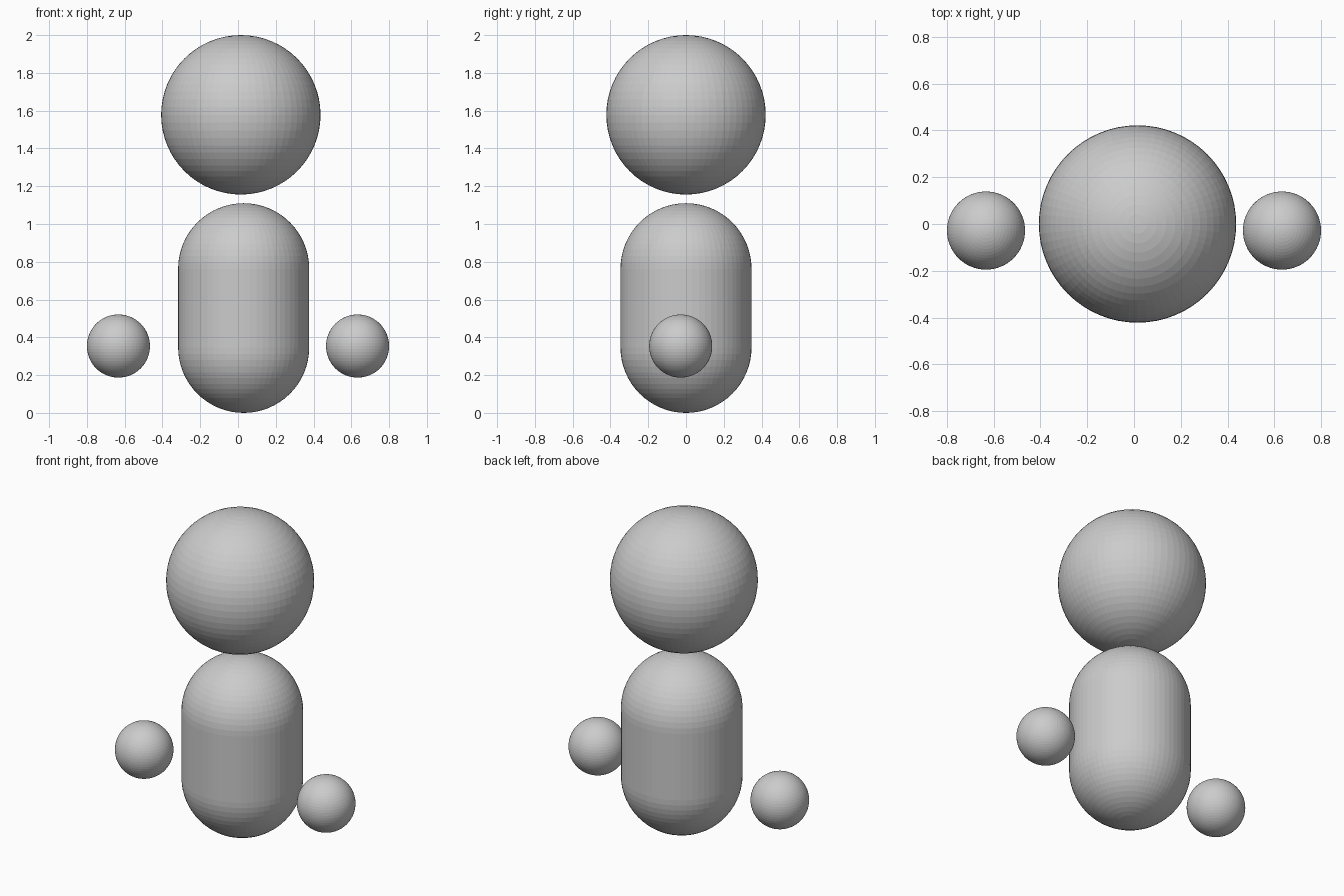
import bpy, bmesh
from math import sin, cos, pi
from mathutils import Matrix

if "Cube" in bpy.data.objects:
    bpy.data.objects.remove(bpy.data.objects["Cube"])

SEGMENTS, RINGS = 64, 32


def add_object(name, bm, location):
    mesh = bpy.data.meshes.new(name)
    bm.to_mesh(mesh)
    bm.free()
    obj = bpy.data.objects.new(name, mesh)
    obj.location = location
    bpy.context.collection.objects.link(obj)
    return obj


def ball(name, radius, location, segments=SEGMENTS, rings=RINGS):
    bm = bmesh.new()
    bmesh.ops.create_uvsphere(bm, u_segments=segments, v_segments=rings, radius=radius)
    return add_object(name, bm, location)


def capsule(name, radius, height, location):
    """Sphere cut at its equator, with the halves pulled apart and bridged."""
    half = height / 2 - radius
    bm = bmesh.new()
    bmesh.ops.create_uvsphere(bm, u_segments=SEGMENTS, v_segments=RINGS, radius=radius)
    equator = [e for e in bm.edges if all(abs(v.co.z) < 1e-5 for v in e.verts)]
    bmesh.ops.split_edges(bm, edges=equator)
    for face in bm.faces:
        face.tag = face.calc_center_median().z > 0
    shifts = {v: half if v.link_faces[0].tag else -half for v in bm.verts}
    for v, dz in shifts.items():
        v.co.z += dz
    rims = [e for e in bm.edges if e.is_boundary]
    bmesh.ops.bridge_loops(bm, edges=rims)
    bmesh.ops.recalc_face_normals(bm, faces=bm.faces)
    return add_object(name, bm, location)


# Head and body
ball("head", 0.422, (0.015, 0, 1.578))
capsule("body", 0.347, 1.11, (0.03, 0, 0.555))

# Floating hands on both sides
for side, x in (("left", -0.633), ("right", 0.633)):
    ball(side + "_hand", 0.167, (x, -0.028, 0.354))
